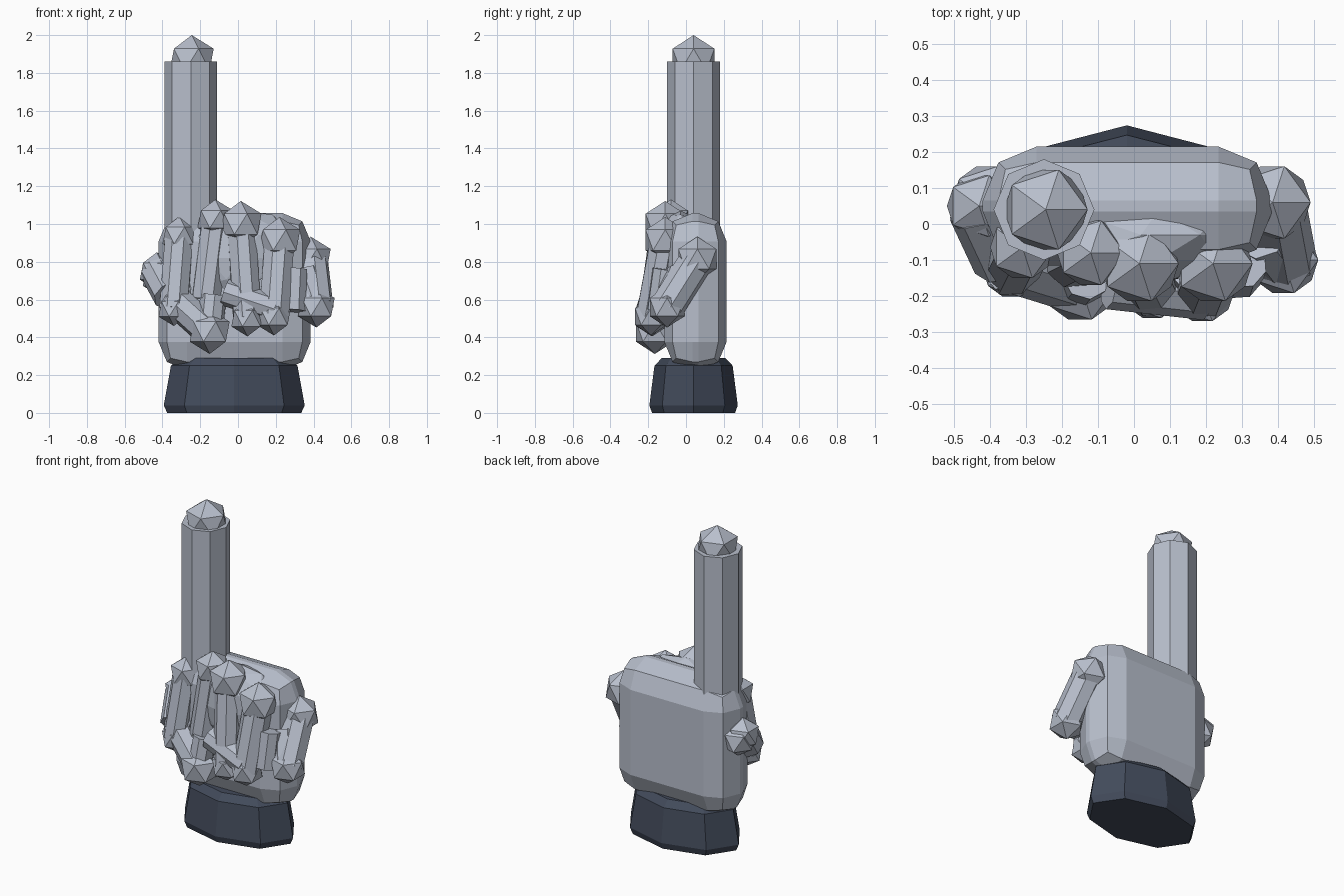
import bpy, bmesh, math, random
from mathutils import Vector

if "Cube" in bpy.data.objects:
    bpy.data.objects.remove(bpy.data.objects["Cube"])

random.seed(4)


def material(name, rgb):
    m = bpy.data.materials.new(name)
    m.diffuse_color = (*rgb, 1)
    m.use_nodes = True
    m.node_tree.nodes["Principled BSDF"].inputs["Base Color"].default_value = m.diffuse_color
    return m


GLOVE = material("pale_grey", (0.48, 0.52, 0.605))
CUFF = material("dark_slate", (0.055, 0.07, 0.105))


def finish(name, mat):
    ob = bpy.context.object
    ob.name = name
    ob.data.materials.append(mat)
    return ob


def joint(name, pos, r):
    """Twenty-sided ball for a knuckle or fingertip."""
    bpy.ops.mesh.primitive_ico_sphere_add(subdivisions=1, radius=r, location=pos)
    return finish(name, GLOVE)


def bone(name, a, b, r):
    """Eight-sided finger segment between two points."""
    a, b = Vector(a), Vector(b)
    d = b - a
    bpy.ops.mesh.primitive_cylinder_add(vertices=8, radius=r, depth=d.length,
                                        location=(a + b) / 2,
                                        rotation=d.to_track_quat('Z', 'Y').to_euler())
    return finish(name, GLOVE)


# Cuff: stacked octagonal rings, chamfered at both rims
bm = bmesh.new()
rings = []
for z, rx, ry in [(0, .355, .22), (.04, .373, .234), (.25, .335, .207), (.29, .29, .168)]:
    rings.append([bm.verts.new((-.02 + rx * math.cos(i * math.pi / 4),
                                .04 + ry * math.sin(i * math.pi / 4), z)) for i in range(8)])
for lo, hi in zip(rings, rings[1:]):
    for i in range(8):
        j = (i + 1) % 8
        bm.faces.new((lo[i], lo[j], hi[j], hi[i]))
bm.faces.new(rings[0][::-1])
bm.faces.new(rings[-1])
me = bpy.data.meshes.new("cuff")
bm.to_mesh(me)
bm.free()
me.materials.append(CUFF)
bpy.context.collection.objects.link(bpy.data.objects.new("cuff", me))

# Palm: box with wide rounded edges
bpy.ops.mesh.primitive_cube_add(size=1, location=(-.018, .05, .642))
palm = finish("palm", GLOVE)
for v in palm.data.vertices:
    v.co.x *= .805
    v.co.y *= .33
    v.co.z *= .832
bev = palm.modifiers.new("round", 'BEVEL')
bev.width, bev.segments = .15, 2

# Raised index finger
bone("index_finger", (-.25, .04, .8), (-.25, .04, 1.86), .14)
joint("index_tip", (-.245, .04, 1.87), .13)

# Lumpy filling inside the fist
bpy.ops.mesh.primitive_ico_sphere_add(subdivisions=2, radius=1, location=(.02, -.03, .82))
fist = finish("fist_filling", GLOVE)
for v in fist.data.vertices:
    v.co *= random.uniform(.94, 1.05)
    v.co.x *= .30
    v.co.y *= .14
    v.co.z *= .26

# Curled fingers: knuckle, lower joint, ball radii and segment radius
curls = {
    "inner": ((-.31, -.065, .94), (-.34, -.125, .55), .10, .09, .08),
    "middle": ((.015, -.11, 1.0), (.05, -.18, .50), .122, .095, .08),
    "ring": ((.22, -.11, .915), (.19, -.185, .51), .122, .10, .085),
    "little": ((.385, .06, .815), (.415, -.10, .56), .118, .108, .092),
}
for n, (top, low, r1, r2, rb) in curls.items():
    joint(n + "_knuckle", top, r1)
    joint(n + "_lower_joint", low, r2)
    bone(n + "_segment", Vector(top).lerp(Vector(low), .05), low, rb)
    # Fingertip folded back toward the palm
    bone(n + "_folded_tip", low, (low[0] * .85, low[1] + .08, low[2] + .18), rb * .9)
joint("index_base_knuckle", (-.12, -.08, 1.025), .105)
bone("index_base_segment", (-.12, -.075, 1.0), (-.17, -.10, .6), .08)
bone("ring_inner_segment", (.30, -.11, .76), (.29, -.14, .54), .07)

# Thumb wrapping from the side to the front
side, mid, tip = (-.43, .05, .75), (-.36, -.10, .62), (-.15, -.165, .43)
joint("thumb_base", side, .10)
joint("thumb_base_back", (-.41, .07, .72), .105)
bone("thumb_root", side, mid, .09)
bone("thumb_segment", mid, tip, .085)
joint("thumb_tip", tip, .118)
bone("thumb_link", tip, (-.13, -.14, .62), .07)

# Slanted fingertip crossing the fist
bone("crossing_tip", (-.07, -.165, .64), (.2, -.195, .55), .072)
